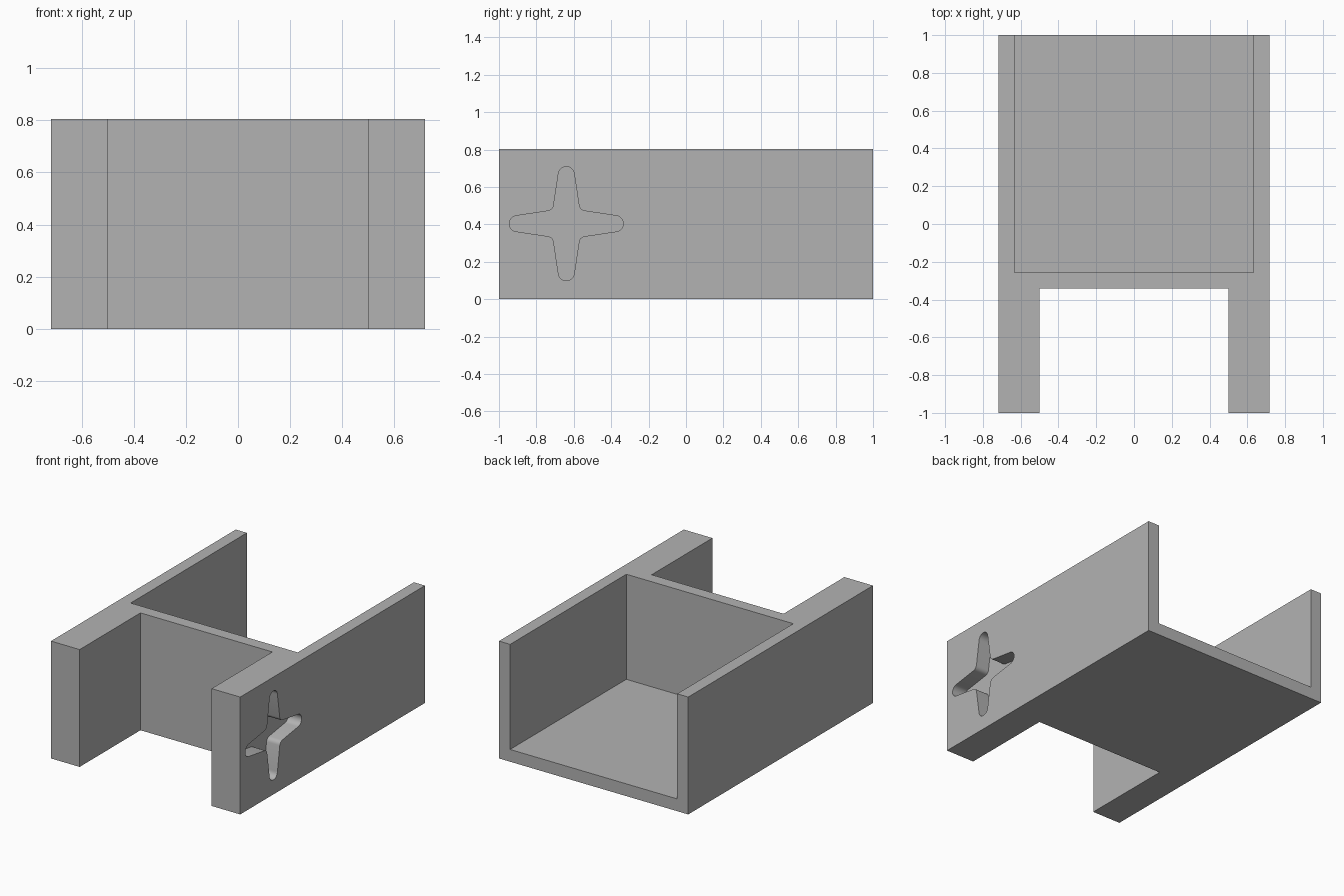
import bpy
import bmesh
import math

cube = bpy.data.objects.get("Cube")
if cube:
    bpy.data.objects.remove(cube, do_unlink=True)

W, H = 0.717, 0.804          # half width, height
ARM_X = 0.5                  # inner face of the front arms
WALL = 0.084                 # wall and floor thickness
NOTCH_Y = -0.342             # front face of the cross wall
POCKET = 0.1                 # depth of the star recess

grey = bpy.data.materials.new("plain grey")
grey.use_nodes = True
colour = (0.45, 0.45, 0.45, 1)
grey.diffuse_color = colour
grey.node_tree.nodes["Principled BSDF"].inputs["Base Color"].default_value = colour


def prism(name, points, offset):
    """Close a 3D outline into a face and extrude it along offset."""
    bm = bmesh.new()
    face = bm.faces.new([bm.verts.new(p) for p in points])
    ext = bmesh.ops.extrude_face_region(bm, geom=[face])
    verts = [g for g in ext["geom"] if isinstance(g, bmesh.types.BMVert)]
    bmesh.ops.translate(bm, verts=verts, vec=offset)
    bmesh.ops.recalc_face_normals(bm, faces=bm.faces)
    mesh = bpy.data.meshes.new(name)
    bm.to_mesh(mesh)
    bm.free()
    mesh.materials.append(grey)
    obj = bpy.data.objects.new(name, mesh)
    bpy.context.collection.objects.link(obj)
    return obj


def star_outline(cy, cz):
    """Four tapered arms with round tips and filleted inner corners."""
    tip_r, tip_c = 0.043, 0.262
    arm = []
    for i in range(13):      # round tip, from one flank to the other
        a = math.pi * i / 12
        arm.append((tip_r * math.cos(a), tip_c + tip_r * math.sin(a)))
    # fillet towards the next arm, as a quadratic curve
    p0, p1, p2 = (-0.068, 0.096), (-0.073, 0.073), (-0.096, 0.068)
    for i in range(7):
        t = i / 6
        arm.append(tuple((1 - t) ** 2 * a + 2 * t * (1 - t) * b + t * t * c
                         for a, b, c in zip(p0, p1, p2)))
    points = []
    for k in range(4):
        c, s = round(math.cos(k * math.pi / 2)), round(math.sin(k * math.pi / 2))
        points += [(cy + c * u - s * v, cz + s * u + c * v) for u, v in arm]
    return points


# Body: plan outline with the front notch between two arms
half = [(ARM_X, NOTCH_Y), (ARM_X, -1), (W, -1), (W, 1)]
plan = half + [(-x, y) for x, y in reversed(half)]
body = prism("holder_body", [(x, y, 0) for x, y in plan], (0, 0, H))

# Tray: open at the top and the back
tx, ty = W - WALL, NOTCH_Y + WALL
tray = prism("tray_cutter",
             [(-tx, ty, WALL), (tx, ty, WALL), (tx, 1.2, WALL), (-tx, 1.2, WALL)],
             (0, 0, H))

# Star recess in the outer side of the left arm
star = prism("star_cutter",
             [(W - POCKET, y, z) for y, z in star_outline(-0.64, 0.404)],
             (POCKET + 0.1, 0, 0))

bpy.ops.object.select_all(action="DESELECT")
bpy.context.view_layer.objects.active = body
body.select_set(True)
for cutter in (tray, star):
    cutter.hide_render = True
    mod = body.modifiers.new(cutter.name, "BOOLEAN")
    mod.operation = "DIFFERENCE"
    mod.solver = "EXACT"
    mod.object = cutter
    bpy.ops.object.modifier_apply(modifier=mod.name)
    bpy.data.objects.remove(cutter, do_unlink=True)

bpy.ops.object.shade_smooth_by_angle(angle=math.radians(30))
